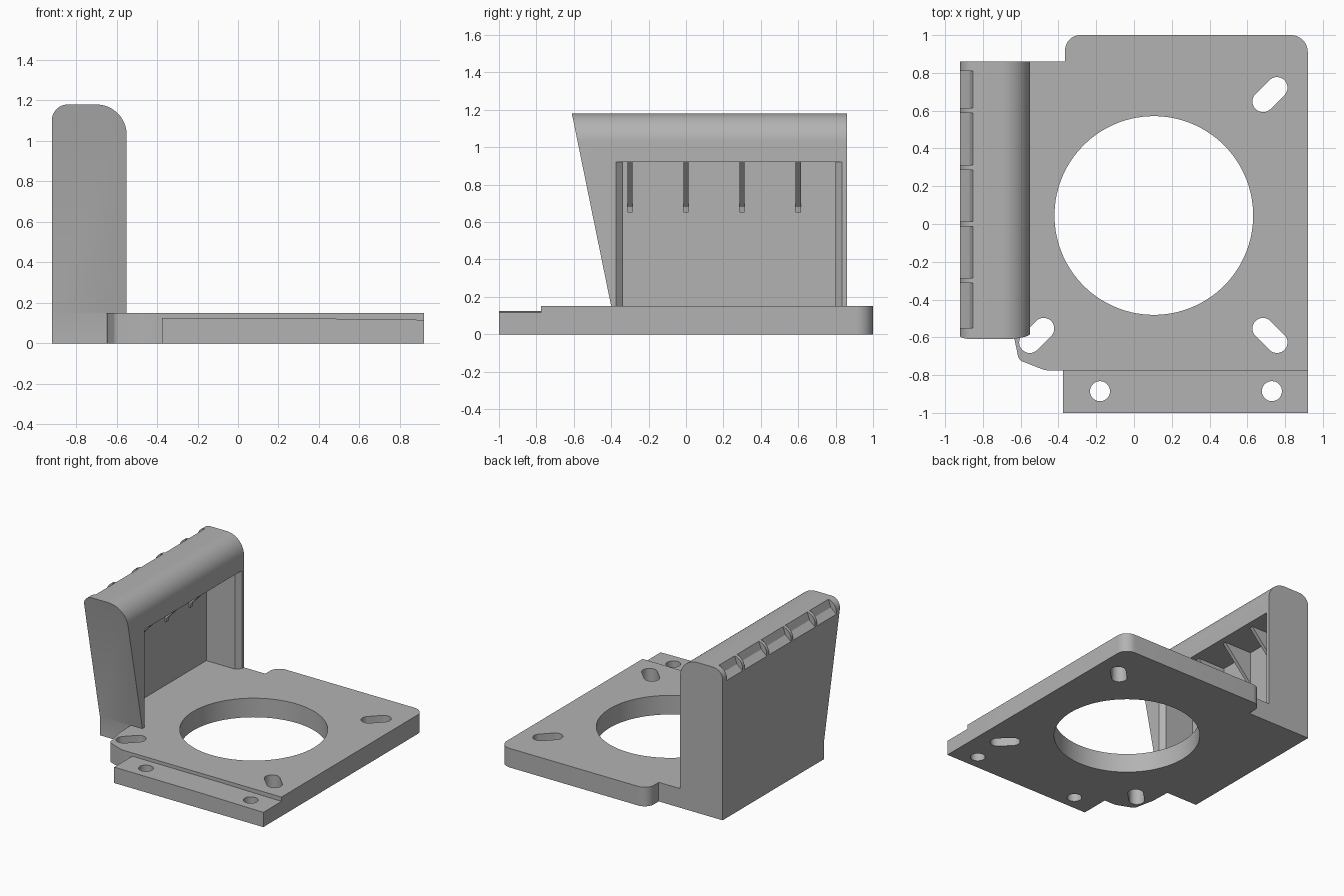
import bpy, bmesh, math
from mathutils import Vector

cube = bpy.data.objects.get("Cube")
if cube:
    bpy.data.objects.remove(cube, do_unlink=True)

grey = bpy.data.materials.new("plain grey")
grey.use_nodes = True
colour = (0.45, 0.45, 0.45, 1)
grey.diffuse_color = colour
grey.node_tree.nodes["Principled BSDF"].inputs["Base Color"].default_value = colour


def prism(name, bottom, top):
    """Solid between two matching rings of points."""
    bm = bmesh.new()
    a = [bm.verts.new(p) for p in bottom]
    b = [bm.verts.new(p) for p in top]
    bm.faces.new(a[::-1])
    bm.faces.new(b)
    n = len(a)
    for i in range(n):
        bm.faces.new((a[i], a[(i + 1) % n], b[(i + 1) % n], b[i]))
    bmesh.ops.recalc_face_normals(bm, faces=bm.faces[:])
    mesh = bpy.data.meshes.new(name)
    bm.to_mesh(mesh)
    bm.free()
    mesh.materials.append(grey)
    ob = bpy.data.objects.new(name, mesh)
    bpy.context.collection.objects.link(ob)
    return ob


def upright(name, outline, z0, z1):
    return prism(name, [(x, y, z0) for x, y in outline], [(x, y, z1) for x, y in outline])


def along_y(name, profile, y0, y1):
    return prism(name, [(x, y0, z) for x, z in profile], [(x, y1, z) for x, z in profile])


def rounded(points, steps=12):
    """Outline of (x, y, radius) points with filleted corners."""
    out = []
    for i, (x, y, r) in enumerate(points):
        p = Vector((x, y))
        if r == 0:
            out.append(p)
            continue
        d0 = (Vector(points[i - 1][:2]) - p).normalized()
        d1 = (Vector(points[(i + 1) % len(points)][:2]) - p).normalized()
        half = d0.angle(d1) / 2
        centre = p + (d0 + d1).normalized() * r / math.sin(half)
        s = p + d0 * r / math.tan(half) - centre
        e = p + d1 * r / math.tan(half) - centre
        turn = s.angle(e)
        for k in range(steps + 1):
            t = k / steps
            out.append(centre + (s * math.sin((1 - t) * turn) + e * math.sin(t * turn)) / math.sin(turn))
    return out


def slot(cx, cy, r, half=0.0, angle=0.0, n=48):
    """Circle, or a stadium when half is above zero."""
    out = []
    for k in range(n):
        t = 2 * math.pi * (k + 0.5) / n
        shift = half if math.cos(t) > 0 else -half
        u, v = r * math.cos(t) + shift, r * math.sin(t)
        c, s = math.cos(angle), math.sin(angle)
        out.append((cx + u * c - v * s, cy + u * s + v * c))
    return out


def combine(target, others, operation):
    for other in others:
        mod = target.modifiers.new("combine", "BOOLEAN")
        mod.operation, mod.solver, mod.object = operation, "EXACT", other
    bpy.context.view_layer.update()
    graph = bpy.context.evaluated_depsgraph_get()
    mesh = bpy.data.meshes.new_from_object(target.evaluated_get(graph))
    target.modifiers.clear()
    target.data = mesh
    for other in others:
        bpy.data.objects.remove(other, do_unlink=True)


# Base plate
plate = upright("bracket", rounded([
    (-0.92, -0.40, 0), (-0.65, -0.40, 0), (-0.645, -0.55, 0.08), (-0.61, -0.72, 0.04),
    (-0.47, -0.775, 0.1), (-0.375, -0.775, 0), (-0.375, -1, 0), (0.92, -1, 0),
    (0.92, 1, 0.09), (-0.365, 1, 0.08), (-0.365, 0.86, 0), (-0.92, 0.86, 0)]), 0, 0.15)

# Lowered front ledge, plate openings
ledge = along_y("ledge_cutter", [(-0.5, 0.125), (0.36, 0.123), (1, 0.115), (1, 0.3), (-0.5, 0.3)], -1.2, -0.775)
holes = [slot(0.105, 0.045, 0.526, n=96), slot(-0.18, -0.885, 0.053), slot(0.73, -0.885, 0.053)]
for x, y, side in ((0.72, 0.685, 1), (0.72, -0.59, -1), (-0.515, -0.59, 1)):
    holes.append(slot(x, y, 0.056, 0.052, side * math.pi / 4))
combine(plate, [ledge] + [upright("hole_cutter", h, -0.1, 0.3) for h in holes], "DIFFERENCE")

# Upright housing with a leaning front end
profile = rounded([(-0.92, 0.1, 0), (-0.55, 0.1, 0), (-0.55, 1.18, 0.15), (-0.92, 1.18, 0.08)], 16)
housing = prism("housing",
                [(x, -0.40 - 0.204 * (z - 0.15), z) for x, z in profile],
                [(x, 0.86, z) for x, z in profile])

# Cavity open towards the plate, with chamfered jambs
cavity = upright("cavity_cutter", [
    (-0.835, -0.338), (-0.585, -0.338), (-0.55, -0.375), (-0.5, -0.375),
    (-0.5, 0.835), (-0.55, 0.835), (-0.585, 0.80), (-0.835, 0.80)], 0, 0.92)

# Shallow pockets along the outer top edge, leaving thin ridges
cutters = [cavity]
ends = [-0.55, -0.30, 0.0, 0.30, 0.60, 0.81]
for i in range(5):
    y0 = ends[i] + (0.013 if i else 0)
    y1 = ends[i + 1] - (0.013 if i < 4 else 0)
    cutters.append(along_y("pocket_cutter", [(-0.93, 1.07), (-0.872, 1.12), (-0.848, 1.19), (-0.95, 1.2)], y0, y1))
combine(housing, cutters, "DIFFERENCE")

# Thin gussets under the cavity ceiling
gussets = [along_y("gusset", [(-0.86, 0.65), (-0.825, 0.65), (-0.82, 0.68), (-0.60, 0.92),
                              (-0.60, 0.94), (-0.86, 0.94)], y - 0.014, y + 0.014)
           for y in ends[1:5]]
combine(plate, [housing] + gussets, "UNION")

bpy.ops.object.select_all(action="DESELECT")
plate.select_set(True)
bpy.context.view_layer.objects.active = plate
bpy.ops.object.shade_smooth_by_angle(angle=math.radians(25))
